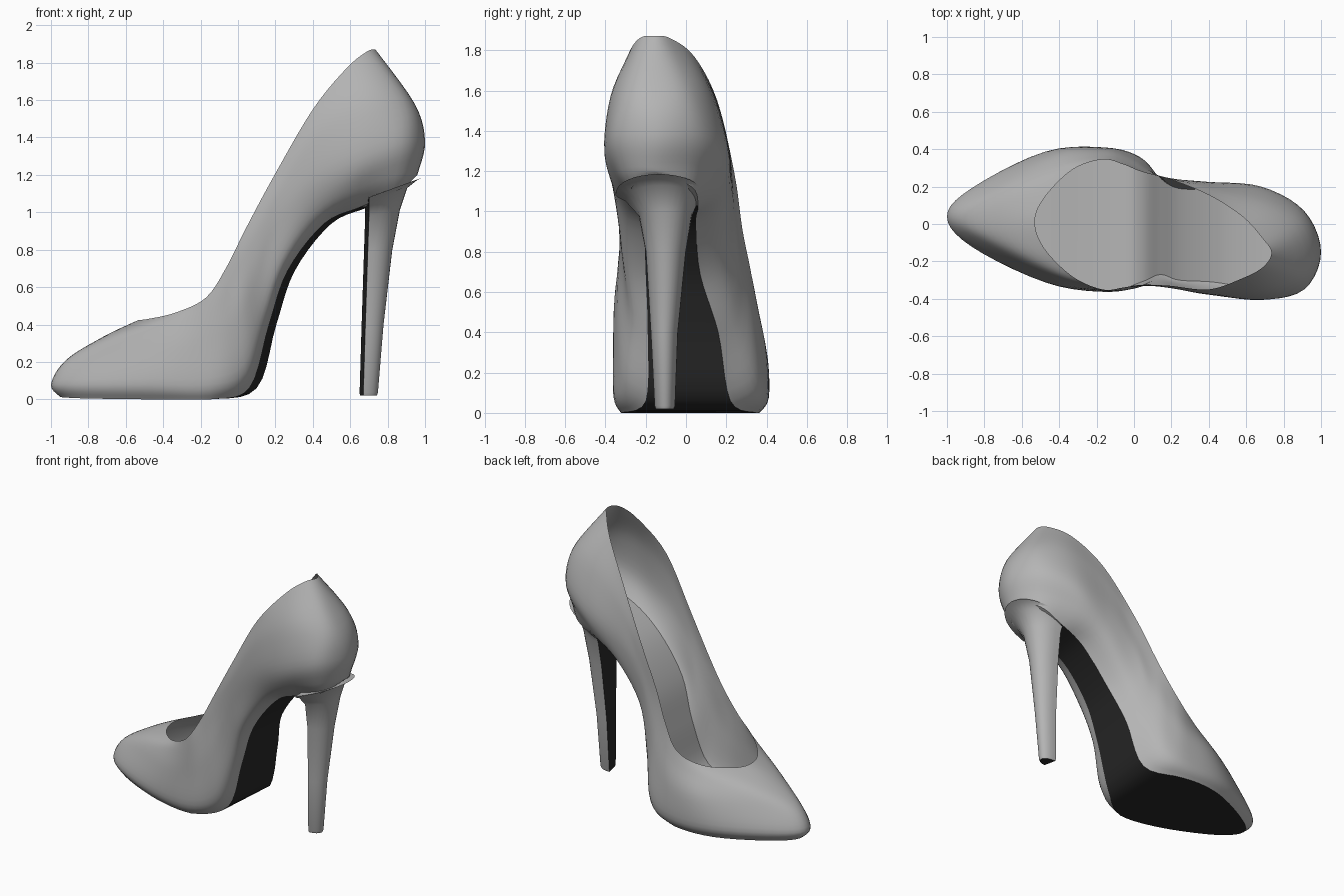
import bpy, math
from mathutils import Vector

if "Cube" in bpy.data.objects:
    bpy.data.objects.remove(bpy.data.objects["Cube"])

SUB = 5          # subdivisions between control points
HALF = 10 * SUB  # points from toe to heel along one side
N = 2 * HALF

def material(name, v):
    m = bpy.data.materials.new(name)
    m.diffuse_color = (v, v, v, 1)
    m.use_nodes = True
    m.node_tree.nodes["Principled BSDF"].inputs["Base Color"].default_value = m.diffuse_color
    return m

GREY = material("grey leather", 0.46)
BLACK = material("black sole", 0.022)

def make(name, verts, faces, mats, rule=None, angle=40):
    me = bpy.data.meshes.new(name)
    me.from_pydata([tuple(v) for v in verts], [], faces)
    for m in mats:
        me.materials.append(m)
    if rule:
        for p in me.polygons:
            p.material_index = rule(p)
    ob = bpy.data.objects.new(name, me)
    bpy.context.collection.objects.link(ob)
    bpy.ops.object.select_all(action='DESELECT')
    ob.select_set(True)
    bpy.context.view_layer.objects.active = ob
    bpy.ops.object.shade_smooth_by_angle(angle=math.radians(angle))
    return ob

def spline(pts, closed):
    """Catmull-Rom curve through the points."""
    n, out = len(pts), []
    def at(i):
        return pts[i % n] if closed else pts[min(max(i, 0), n - 1)]
    for i in range(n if closed else n - 1):
        a, b, c, d = (at(i + k) for k in (-1, 0, 1, 2))
        for s in range(SUB):
            t = s / SUB
            out.append(0.5 * (2 * b + (c - a) * t + (2 * a - 5 * b + 4 * c - d) * t * t
                              + (3 * b - a - 3 * c + d) * t ** 3))
    if not closed:
        out.append(pts[-1].copy())
    for p in out:
        p.z = max(p.z, 0)
    return out

def loop(rows, tilt=0):
    """Closed loop toe > inner side > heel > outer side from (x, z, y inner, y outer)."""
    def dx(k):
        return tilt if 4 <= k <= 8 else 0
    inner = [Vector((x + dx(k), a, z)) for k, (x, z, a, b) in enumerate(rows)]
    outer = [Vector((x - dx(k), b, z)) for k, (x, z, a, b) in enumerate(rows)]
    return spline(inner + outer[-2:0:-1], True)

# Contour loops of the shoe body, from the sole edge up to the opening
sole = loop([(-.95, .012, .03, .03), (-.82, .005, .17, -.11), (-.46, 0, .34, -.27),
             (-.15, 0, .35, -.32), (.08, .06, .22, -.20), (.185, .4, .16, -.19),
             (.285, .69, .07, -.20), (.48, .94, .05, -.21), (.68, 1.03, .06, -.23),
             (.86, 1.12, .03, -.27), (.95, 1.19, -.14, -.14)], 0.02)
low = loop([(-1, .08, .04, .04), (-.87, .08, .19, -.12), (-.48, .08, .385, -.31),
            (-.15, .08, .405, -.36), (.04, .15, .35, -.31), (.14, .45, .245, -.27),
            (.24, .73, .19, -.30), (.42, .98, .185, -.31), (.65, 1.13, .16, -.34),
            (.88, 1.21, .04, -.32), (.965, 1.22, -.16, -.16)])
middle = loop([(-.92, .21, .03, .03), (-.80, .23, .165, -.10), (-.42, .27, .375, -.31),
               (-.15, .30, .4, -.36), (0, .42, .35, -.345), (.1, .64, .275, -.315),
               (.2, .9, .24, -.33), (.4, 1.15, .225, -.37), (.68, 1.3, .2, -.405),
               (.91, 1.38, .07, -.35), (1, 1.38, -.15, -.15)])
high = loop([(-.72, .335, .02, .02), (-.66, .34, .17, -.12), (-.38, .40, .32, -.29),
             (-.15, .47, .365, -.357), (-.02, .65, .32, -.34), (.08, .84, .27, -.33),
             (.21, 1.1, .24, -.345), (.4, 1.38, .2, -.375), (.68, 1.57, .13, -.375),
             (.88, 1.6, .01, -.30), (.945, 1.58, -.16, -.16)])
rim = loop([(-.53, .425, .01, .01), (-.48, .43, .14, -.13), (-.33, .465, .29, -.28),
            (-.17, .545, .345, -.35), (-.06, .71, .32, -.34), (.04, .91, .28, -.325),
            (.19, 1.19, .24, -.33), (.4, 1.55, .155, -.35), (.58, 1.77, .04, -.29),
            (.69, 1.86, -.08, -.23), (.735, 1.87, -.155, -.155)])

# Upper: lofted leather shell with an open top
columns = [spline([l[i] for l in (sole, low, middle, high, rim)], False) for i in range(N)]
R = len(columns[0])
verts = [p for c in columns for p in c]
faces = [(i * R + j, i * R + j + 1, (i + 1) % N * R + j + 1, (i + 1) % N * R + j)
         for i in range(N) for j in range(R - 1)]
make("upper", verts, faces, [GREY], angle=60)

def span(flip):
    """Faces stretched across a loop from side to side."""
    out = []
    for i in range(HALF):
        f = list(dict.fromkeys((i, i + 1, (N - i - 1) % N, (N - i) % N)))
        out.append(f[::-1] if flip else f)
    return out

# Outsole: black up to the heel breast, grey below the heel seat
make("outsole", sole, span(False), [BLACK, GREY], lambda p: int(p.center.x > 0.69), 30)

# Insole inside the shell
make("insole", low, span(True), [GREY], angle=30)

# Heel: D-shaped rings (z, x front, x back, y outer, y inner, rise towards the back)
rings = [(.02, .652, .742, -.15, -.06, 0), (.035, .65, .748, -.156, -.054, 0),
         (.4, .661, .778, -.175, -.04, 0), (.8, .674, .825, -.2, 0, 0),
         (.98, .68, .865, -.235, .03, .03), (1.05, .68, .905, -.30, .06, .08),
         (1.07, .68, .955, -.34, .08, .10), (1.08, .68, .985, -.35, .08, .105)]
S = 16
verts, faces = [], []
for z, xf, xb, y0, y1, rise in rings:
    c, w = (y0 + y1) / 2, (y1 - y0) / 2
    for k in range(S + 1):
        a = math.pi * (k / S - 0.5)
        u = max(math.cos(a), 0) ** 0.85
        skew = 0.02 * (1 - k / S) * (1 - u)
        verts.append((xf + skew + (xb - xf) * u, c + w * math.sin(a), z + rise * u))
P = S + 1
for r in range(len(rings) - 1):
    for k in range(P):
        a, b = r * P + k, r * P + (k + 1) % P
        faces.append((a, b, b + P, a + P))
faces.append(tuple(range(P))[::-1])                       # heel tip
top = (len(rings) - 1) * P
faces.append(tuple(range(top, top + P)))                  # heel seat
# Flat breast and tip are black, the rounded back is grey
make("heel", verts, faces, [GREY, BLACK],
     lambda p: int(len(p.vertices) > 4 and p.center.z < 0.1
                   or len(p.vertices) == 4 and p.index % P == S), 40)
